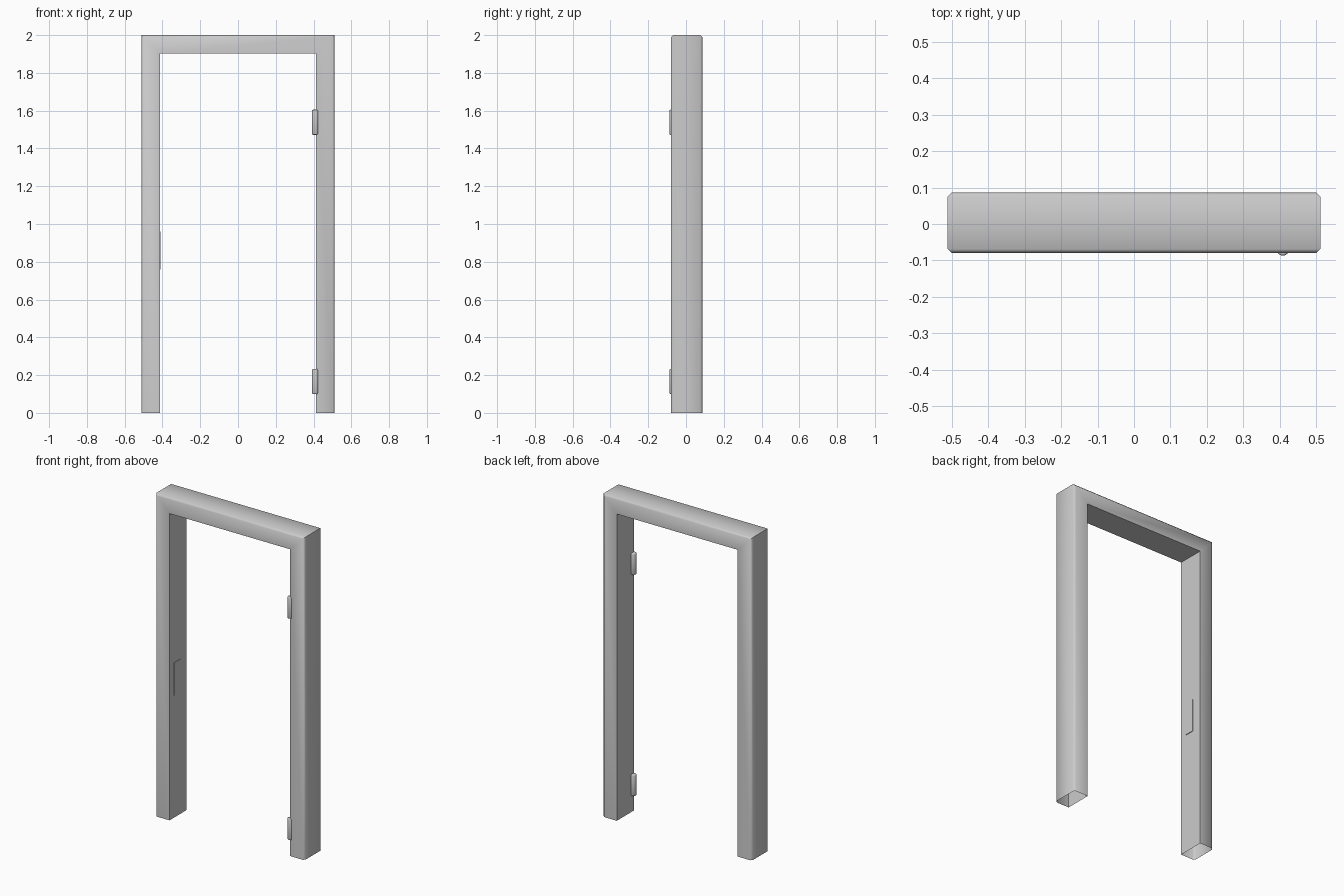
import bpy, bmesh
from math import radians

if "Cube" in bpy.data.objects:
    bpy.data.objects.remove(bpy.data.objects["Cube"])

HALF_W, HEIGHT, JAMB = 0.512, 2.0, 0.098
FRONT, BACK, CHAMFER = -0.080, 0.087, 0.011


def finish(name, bm, angle=50):
    bmesh.ops.recalc_face_normals(bm, faces=bm.faces[:])
    mesh = bpy.data.meshes.new(name)
    bm.to_mesh(mesh)
    bm.free()
    ob = bpy.data.objects.new(name, mesh)
    bpy.context.collection.objects.link(ob)
    bpy.ops.object.select_all(action='DESELECT')
    ob.select_set(True)
    bpy.context.view_layer.objects.active = ob
    bpy.ops.object.shade_smooth_by_angle(angle=radians(angle))
    return ob


# Door frame: one chamfered profile swept round the opening, mitred corners, open feet
profile = [(JAMB, FRONT), (CHAMFER, FRONT), (0, FRONT + CHAMFER),
           (0, BACK - CHAMFER), (CHAMFER, BACK), (JAMB, BACK)]
bm = bmesh.new()
stations = []
for side, at_top in ((-1, False), (-1, True), (1, True), (1, False)):
    stations.append([bm.verts.new((side * (HALF_W - t), y, HEIGHT - t if at_top else 0))
                     for t, y in profile])
n = len(profile)
for a, b in zip(stations, stations[1:]):
    for i in range(n):
        j = (i + 1) % n
        bm.faces.new((a[i], a[j], b[j], b[i]))
finish("door_frame", bm)


# Hinge knuckles: upright pins with softened ends on the right jamb
def hinge(name, z0, z1, radius=0.017):
    bm = bmesh.new()
    bmesh.ops.create_cone(bm, cap_ends=True, segments=16, radius1=radius,
                          radius2=radius, depth=z1 - z0)
    rims = [e for e in bm.edges if abs(e.verts[0].co.z - e.verts[1].co.z) < 1e-6]
    bmesh.ops.bevel(bm, geom=rims, offset=0.005, segments=2, profile=0.5,
                    affect='EDGES')
    bmesh.ops.translate(bm, verts=bm.verts[:], vec=(0.409, -0.070, (z0 + z1) / 2))
    finish(name, bm)


hinge("lower_hinge", 0.10, 0.233)
hinge("upper_hinge", 1.472, 1.605)

# Strike plate: thin plate on the inner face of the left jamb
bm = bmesh.new()
bmesh.ops.create_cube(bm, size=1)
bmesh.ops.scale(bm, vec=(0.008, 0.06, 0.203), verts=bm.verts[:])
bmesh.ops.translate(bm, vec=(-HALF_W + JAMB, -0.005, 0.86), verts=bm.verts[:])
finish("strike_plate", bm, 30)
